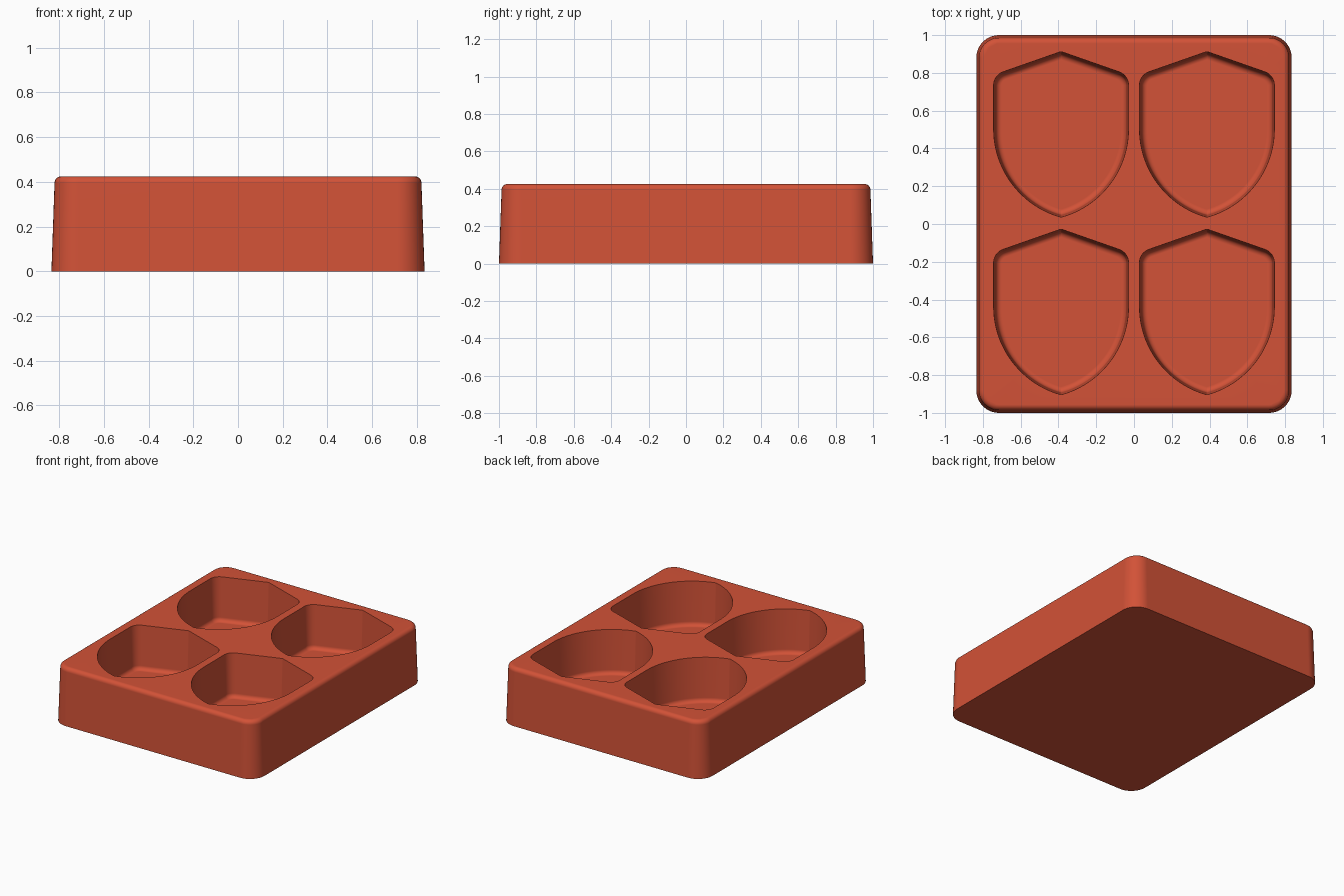
import bpy
import bmesh
from math import sin, cos, pi, asin
from mathutils import Vector

cube = bpy.data.objects.get("Cube")
if cube:
    bpy.data.objects.remove(cube, do_unlink=True)

HEIGHT = 0.425
DEPTH = 0.325


def rounded(points, steps=10):
    """Round polygon corners; each entry is (x, y, radius), counter-clockwise."""
    out = []
    n = len(points)
    for i, (x, y, r) in enumerate(points):
        p = Vector((x, y))
        if r == 0:
            out.append(p)
            continue
        a = (Vector(points[i - 1][:2]) - p).normalized()
        b = (Vector(points[(i + 1) % n][:2]) - p).normalized()
        half = a.angle(b) / 2
        centre = p + (a + b).normalized() * (r / sin(half))
        start = p + a * (r * cos(half) / sin(half)) - centre
        end = p + b * (r * cos(half) / sin(half)) - centre
        sweep = start.angle(end)
        for k in range(steps + 1):
            t = k / steps
            out.append(centre + (start * sin((1 - t) * sweep)
                                 + end * sin(t * sweep)) / sin(sweep))
    return out


def inset(loop, d):
    """Mitred inward offset of a counter-clockwise loop."""
    out = []
    for i, p in enumerate(loop):
        a = (p - loop[i - 1]).normalized()
        b = (loop[(i + 1) % len(loop)] - p).normalized()
        na, nb = Vector((-a.y, a.x)), Vector((-b.y, b.x))
        out.append(p + (na + nb) * (d / (1 + na.dot(nb))))
    return out


def shield():
    """Pointed shield outline: sloped shoulders, straight sides, arcs to a tip."""
    w, top, tip, side = 0.357, 0.44, -0.437, 0.03
    drop = side - tip
    radius = (drop * drop + w * w) / (2 * w)
    sweep = asin(drop / radius)
    arc = [(w - radius + radius * cos(sweep * k / 24),
            side - radius * sin(sweep * k / 24), 0) for k in range(24)]
    right = [(0, tip, 0.02)] + arc[::-1] + [(w, 0.315, 0.075)]
    left = [(-x, y, r) for x, y, r in right[:0:-1]]
    return rounded(right + [(0, top, 0.02)] + left)


def stack(bm, loop, profile, centre=(0, 0)):
    """Skin a loop through (inset, z) levels; return first and last rings."""
    rings = []
    for d, z in profile:
        rings.append([bm.verts.new((p.x + centre[0], p.y + centre[1], z))
                      for p in inset(loop, d)])
    for lo, hi in zip(rings, rings[1:]):
        for i in range(len(lo)):
            bm.faces.new((lo[i - 1], lo[i], hi[i], hi[i - 1]))
    return rings[0], rings[-1]


def ring_edges(bm, ring):
    return [bm.edges.get((ring[i - 1], ring[i])) for i in range(len(ring))]


bm = bmesh.new()

# Drafted block with a filleted top edge
outline = rounded([(-0.835, -1, 0.12), (0.835, -1, 0.12),
                   (0.835, 1, 0.12), (-0.835, 1, 0.12)])
r = 0.03
block = [(0, 0)] + [(0.014 + r * (1 - cos(k * pi / 12)),
                     HEIGHT - r + r * sin(k * pi / 12)) for k in range(7)]
base, rim = stack(bm, outline, block)
bm.faces.new(base[::-1])
top_edges = ring_edges(bm, rim)

# Four shield cavities with drafted walls and filleted floors
floor = HEIGHT - DEPTH
cavity = [(0, HEIGHT)] + [(0.011 + r * (1 - cos(k * pi / 12)),
                           floor + r - r * sin(k * pi / 12)) for k in range(7)]
for x in (-0.386, 0.386):
    for y in (-0.467, 0.473):
        mouth, bottom = stack(bm, shield(), cavity, (x, y))
        bm.faces.new(bottom)
        top_edges += ring_edges(bm, mouth)

# Top surface around the cavity mouths
bmesh.ops.triangle_fill(bm, edges=top_edges, use_beauty=True, normal=(0, 0, 1))
bmesh.ops.recalc_face_normals(bm, faces=bm.faces)

mesh = bpy.data.meshes.new("mold_tray")
bm.to_mesh(mesh)
bm.free()
tray = bpy.data.objects.new("mold_tray", mesh)
bpy.context.collection.objects.link(tray)

# Terracotta red material
colour = (0.645, 0.084, 0.038, 1)
mat = bpy.data.materials.new("terracotta_red")
mat.use_nodes = True
mat.diffuse_color = colour
mat.node_tree.nodes["Principled BSDF"].inputs["Base Color"].default_value = colour
mesh.materials.append(mat)

# Smooth shading with crisp rims
bpy.context.view_layer.objects.active = tray
tray.select_set(True)
bpy.ops.object.shade_smooth_by_angle(angle=pi / 6)
weighted = tray.modifiers.new("weighted_normals", 'WEIGHTED_NORMAL')
weighted.keep_sharp = True
